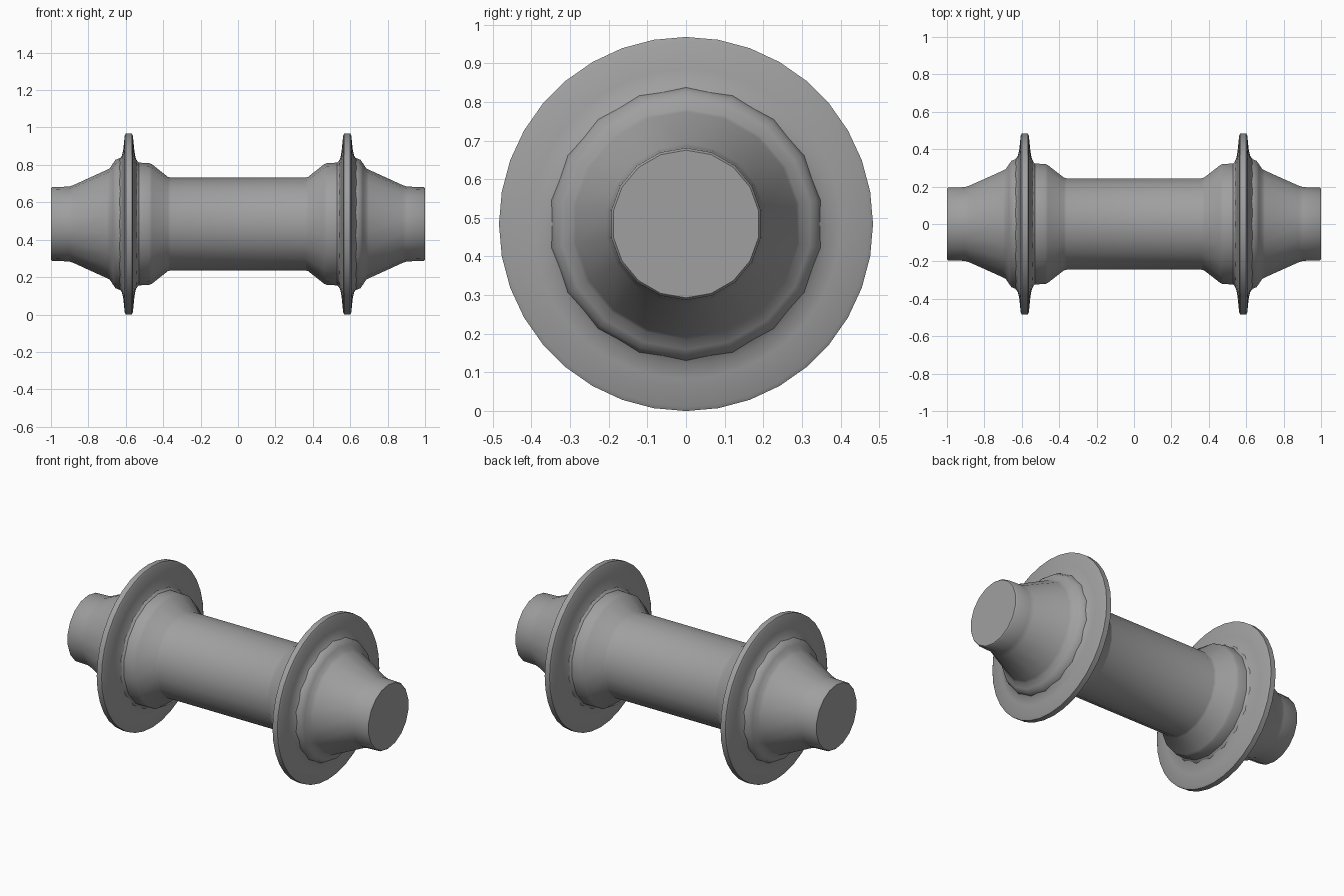
import bpy, bmesh, math

cube = bpy.data.objects.get("Cube")
if cube:
    bpy.data.objects.remove(cube)

AXIS_HEIGHT = 0.484

# Single grey material
grey = bpy.data.materials.new("plain_grey")
grey.use_nodes = True
colour = (0.35, 0.35, 0.35, 1)
grey.diffuse_color = colour
bsdf = grey.node_tree.nodes["Principled BSDF"]
bsdf.inputs["Base Color"].default_value = colour
bsdf.inputs["Roughness"].default_value = 0.6


def turned(name, profile, sides, closed):
    """Spin an (x, radius) profile around the long axis; cap it or join it into a ring."""
    bm = bmesh.new()
    rings = []
    for x, r in profile:
        angles = [math.tau * i / sides for i in range(sides)]
        rings.append([bm.verts.new((x, r * math.sin(a), r * math.cos(a))) for a in angles])
    pairs = list(zip(rings, rings[1:]))
    if closed:
        pairs.append((rings[-1], rings[0]))
    else:
        bm.faces.new(rings[0])
        bm.faces.new(rings[-1])
    for a, b in pairs:
        for i in range(sides):
            j = (i + 1) % sides
            bm.faces.new((a[i], a[j], b[j], b[i]))
    bmesh.ops.recalc_face_normals(bm, faces=bm.faces)
    mesh = bpy.data.meshes.new(name)
    bm.to_mesh(mesh)
    bm.free()
    mesh.materials.append(grey)
    obj = bpy.data.objects.new(name, mesh)
    obj.location.z = AXIS_HEIGHT
    bpy.context.collection.objects.link(obj)
    bpy.ops.object.select_all(action="DESELECT")
    obj.select_set(True)
    bpy.context.view_layer.objects.active = obj
    bpy.ops.object.shade_smooth_by_angle(angle=math.radians(44))
    return obj


# Body: shaft, shoulders, collars and tapered ends, from the middle outward
half = [(0.36, 0.248), (0.375, 0.252), (0.46, 0.319), (0.475, 0.326),
        (0.53, 0.328), (0.545, 0.345), (0.62, 0.357), (0.655, 0.343),
        (0.668, 0.325), (0.685, 0.298), (0.70, 0.29), (0.88, 0.208),
        (0.905, 0.2), (0.993, 0.197), (1.0, 0.191)]
body = turned("axle_body", [(-x, r) for x, r in reversed(half)] + half, 18, False)

# Flanges: thin discs with flared feet, one on each side
flange = [(0.535, 0.325), (0.548, 0.355), (0.555, 0.40), (0.562, 0.473),
          (0.568, 0.484), (0.600, 0.484), (0.606, 0.473), (0.613, 0.40),
          (0.621, 0.365), (0.635, 0.345)]
for side, sign in (("left", 1), ("right", -1)):
    turned(side + "_flange", [(sign * x, r) for x, r in flange], 36, True)
